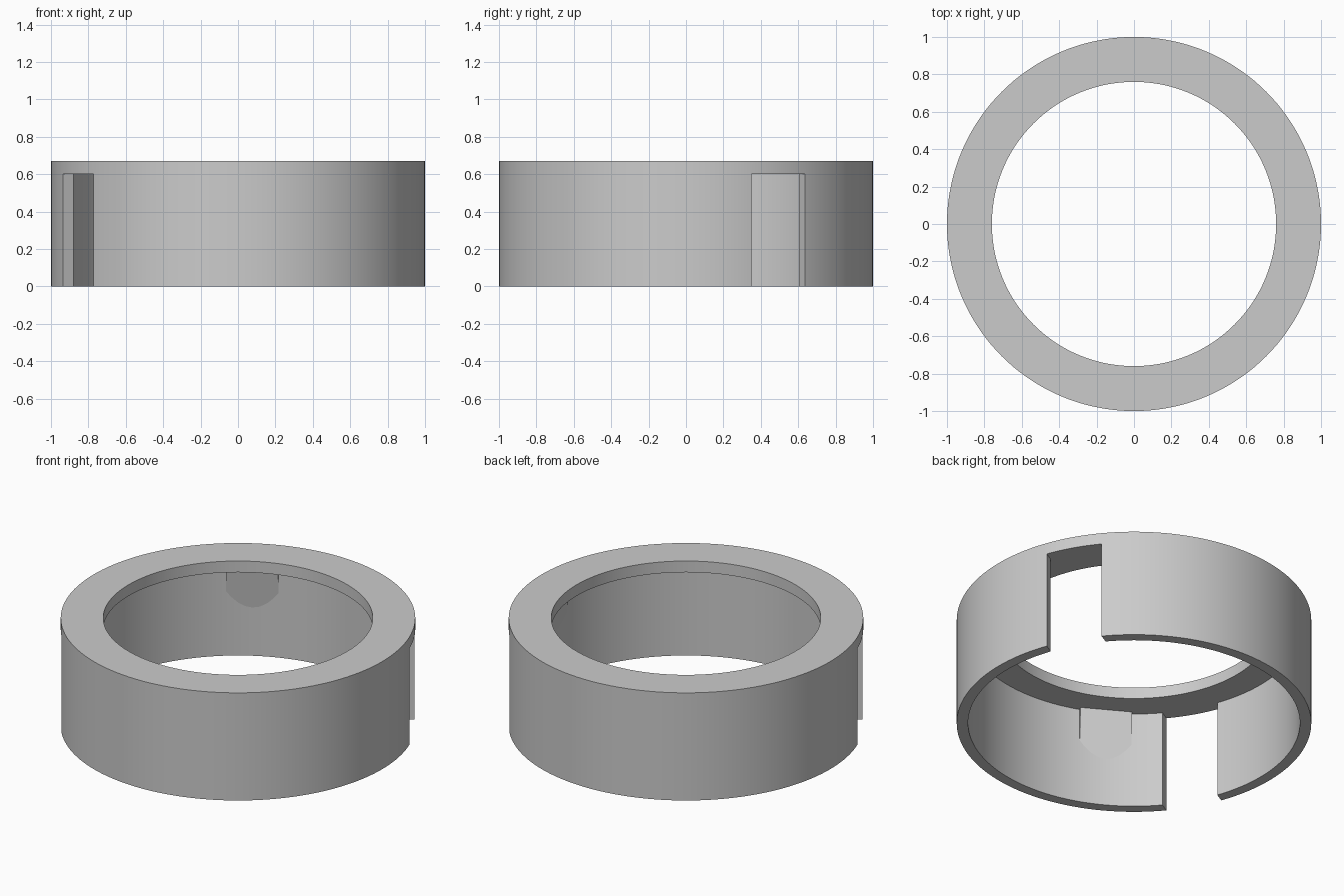
import bpy, bmesh, math
from mathutils import Matrix

if "Cube" in bpy.data.objects:
    bpy.data.objects.remove(bpy.data.objects["Cube"])

OUTER, INNER, HOLE = 1.0, 0.936, 0.76
CEILING, TOP = 0.6, 0.67

grey = bpy.data.materials.new("plain grey")
grey.use_nodes = True
grey.diffuse_color = (0.6, 0.6, 0.6, 1)
grey.node_tree.nodes["Principled BSDF"].inputs["Base Color"].default_value = (0.6, 0.6, 0.6, 1)


def add_object(name, bm):
    bmesh.ops.recalc_face_normals(bm, faces=bm.faces)
    mesh = bpy.data.meshes.new(name)
    bm.to_mesh(mesh)
    bm.free()
    mesh.materials.append(grey)
    obj = bpy.data.objects.new(name, mesh)
    bpy.context.collection.objects.link(obj)
    return obj


def prism(name, profile, width, angle):
    """Extrude a radius/height profile sideways and turn it about the axis."""
    bm = bmesh.new()
    face = bm.faces.new([bm.verts.new((r, -width / 2, z)) for r, z in profile])
    ext = bmesh.ops.extrude_face_region(bm, geom=[face])
    verts = [v for v in ext["geom"] if isinstance(v, bmesh.types.BMVert)]
    bmesh.ops.translate(bm, verts=verts, vec=(0, width, 0))
    bm.transform(Matrix.Rotation(math.radians(angle), 4, "Z"))
    return add_object(name, bm)


# Ring body: thin outer wall with an inward flange on top
bm = bmesh.new()
section = [(INNER, 0), (OUTER, 0), (OUTER, TOP), (HOLE, TOP), (HOLE, CEILING), (INNER, CEILING)]
verts = [bm.verts.new((r, 0, z)) for r, z in section]
edges = [bm.edges.new((verts[i - 1], verts[i])) for i in range(len(verts))]
bmesh.ops.spin(bm, geom=verts + edges, cent=(0, 0, 0), axis=(0, 0, 1),
               angle=math.tau, steps=144, use_merge=True)
bmesh.ops.remove_doubles(bm, verts=bm.verts, dist=0.0001)
ring = add_object("ring_body", bm)

# One long cutter opens the two opposite slots below the flange
slot = prism("slot_cutter", [(-1.2, -0.1), (1.2, -0.1), (1.2, CEILING), (-1.2, CEILING)], 0.329, 30)
slot.hide_render = True
slot.hide_set(True)
cut = ring.modifiers.new("slots", "BOOLEAN")
cut.operation = "DIFFERENCE"
cut.solver = "EXACT"
cut.object = slot

# Apply the cut, then smooth the curved walls
bpy.context.view_layer.objects.active = ring
ring.select_set(True)
bpy.ops.object.modifier_apply(modifier=cut.name)
bpy.data.objects.remove(slot)
bpy.ops.object.shade_smooth_by_angle(angle=math.radians(30))

# Three tapered grip wedges on the inside of the wall
wedge = [(0.936, 0.3), (0.96, 0.3), (0.96, 0.62), (0.898, 0.62)]
for i in range(3):
    prism(f"grip_wedge_{i + 1}", wedge, 0.296, 120 * i)
